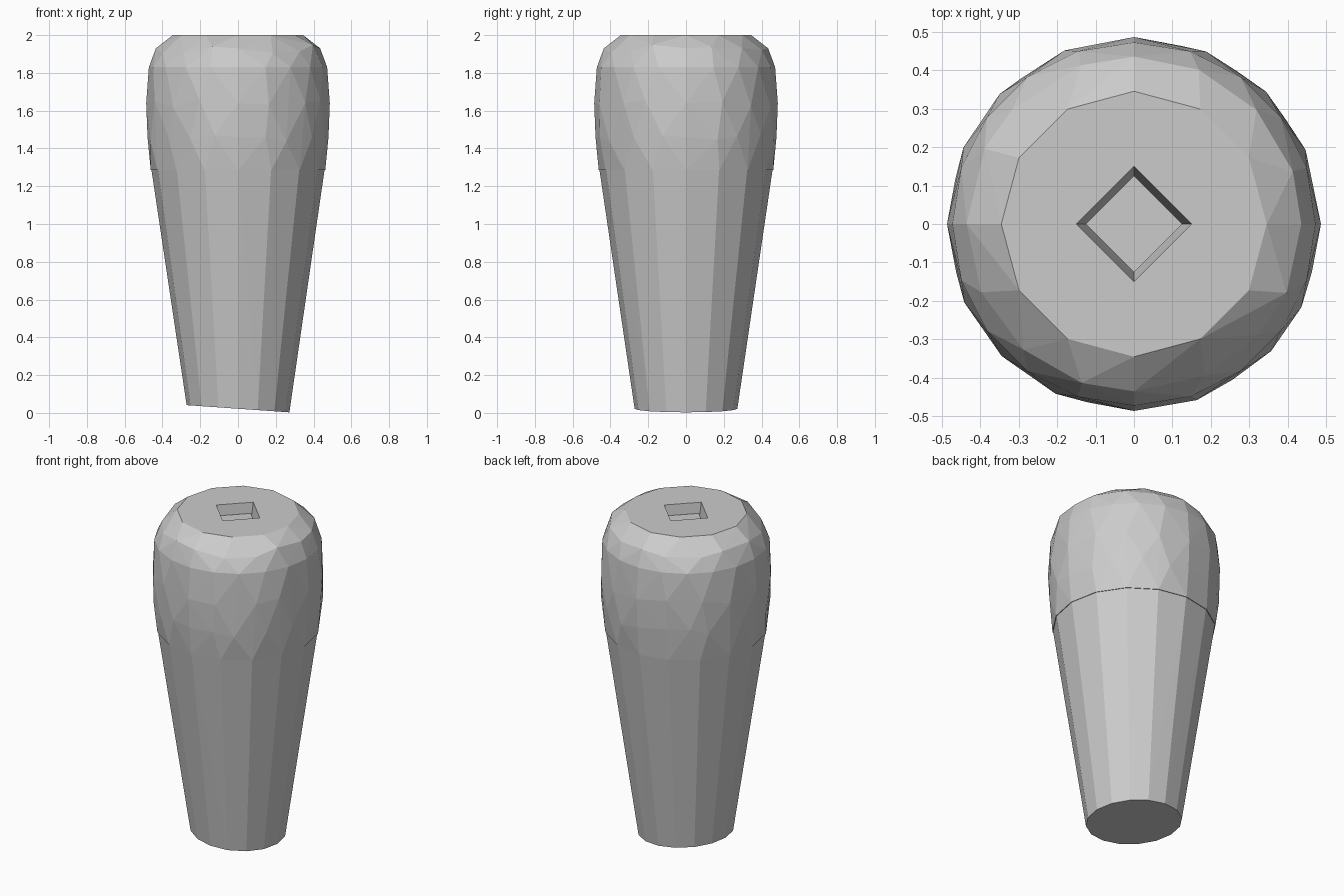
import bpy, bmesh, math, random

if "Cube" in bpy.data.objects:
    bpy.data.objects.remove(bpy.data.objects["Cube"])

random.seed(4)


def hull_object(name, points):
    """Flat-faced convex chunk around the given points."""
    bm = bmesh.new()
    for p in points:
        bm.verts.new(p)
    res = bmesh.ops.convex_hull(bm, input=bm.verts[:])
    junk = [v for v in bm.verts if not v.link_faces]
    bmesh.ops.delete(bm, geom=junk, context='VERTS')
    bmesh.ops.recalc_face_normals(bm, faces=bm.faces[:])
    me = bpy.data.meshes.new(name)
    bm.to_mesh(me)
    bm.free()
    ob = bpy.data.objects.new(name, me)
    bpy.context.collection.objects.link(ob)
    return ob


def arc(q, r, z, segs, jitter=0.0):
    """Quarter-circle of points; inner points may be nudged for an irregular cut."""
    pts = []
    for i in range(segs + 1):
        inner = 0 < i < segs
        a = (q + i / segs) * math.pi / 2
        dz = 0.0
        if inner:
            a += random.uniform(-jitter, jitter)
            dz = random.uniform(-jitter, jitter) * 0.35
        pts.append((r * math.cos(a), r * math.sin(a), z + dz))
    return pts


def tilt(pts):
    """Slightly slanted underside."""
    return [(x, y, 0.022 - 0.07 * x + z) for x, y, z in pts]


for q in range(4):
    # tapered lower body
    pts = tilt(arc(q, 0.272, 0, 4)) + arc(q, 0.458, 1.285, 4)
    pts += [(0, 0, 0.022), (0, 0, 1.285)]
    hull_object(f"lower_body_{q}", pts)

    # bulging upper band
    pts = arc(q, 0.462, 1.285, 4) + arc(q, 0.479, 1.46, 5, 0.07)
    pts += arc(q, 0.486, 1.64, 4, 0.07) + arc(q, 0.472, 1.83, 5)
    pts += [(0, 0, 1.285), (0, 0, 1.83)]
    hull_object(f"upper_band_{q}", pts)

    # rounded crown, each quarter leaving a corner of the diamond recess
    pts = arc(q, 0.472, 1.83, 5) + arc(q, 0.435, 1.93, 4, 0.08)
    pts += arc(q, 0.345, 2.0, 3)
    pts += arc(q, 0.15, 2.0, 1) + arc(q, 0.115, 1.83, 1)
    hull_object(f"crown_{q}", pts)

# floor of the diamond recess
floor = []
for z in (1.83, 1.94):
    for q in range(4):
        floor += arc(q, 0.125, z, 1)[:1]
hull_object("recess_floor", floor)
